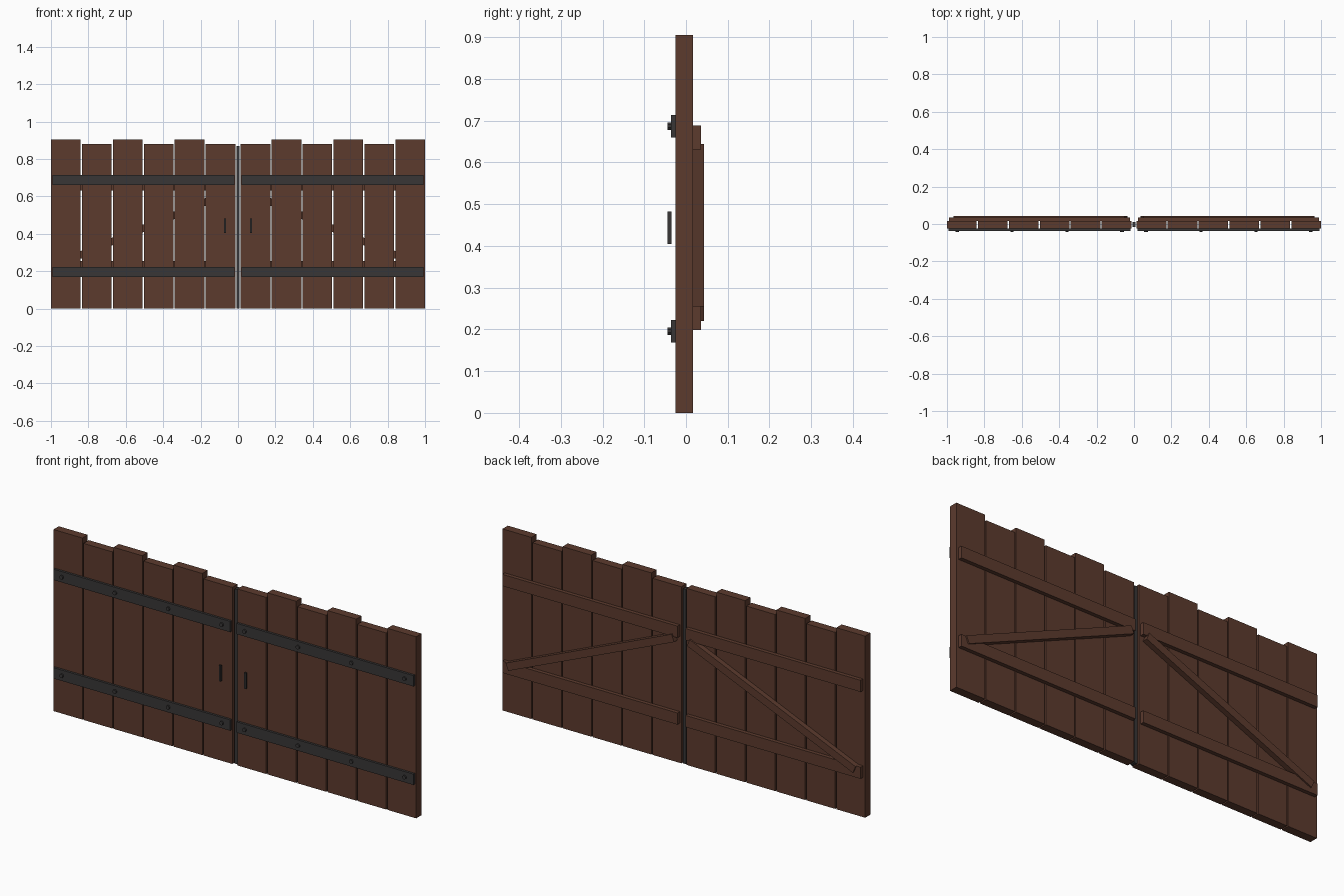
import bpy, bmesh, math
from mathutils import Matrix

if "Cube" in bpy.data.objects:
    bpy.data.objects.remove(bpy.data.objects["Cube"])


def material(name, rgb):
    m = bpy.data.materials.new(name)
    m.diffuse_color = (*rgb, 1)
    m.use_nodes = True
    m.node_tree.nodes["Principled BSDF"].inputs["Base Color"].default_value = m.diffuse_color
    return m


wood = material("brown wood", (0.107, 0.043, 0.027))
iron = material("dark iron", (0.040, 0.037, 0.037))


def finish(name, bm, mat):
    me = bpy.data.meshes.new(name)
    bm.to_mesh(me)
    bm.free()
    me.materials.append(mat)
    ob = bpy.data.objects.new(name, me)
    bpy.context.collection.objects.link(ob)
    return ob


def box(name, x, y, z, mat, tilt=0.0):
    """Box from (min, max) ranges, tilted about y through its centre."""
    c = [(r[0] + r[1]) / 2 for r in (x, y, z)]
    s = [abs(r[1] - r[0]) for r in (x, y, z)]
    bm = bmesh.new()
    bmesh.ops.create_cube(bm, size=1, matrix=Matrix.Translation(c)
                          @ Matrix.Rotation(tilt, 4, 'Y') @ Matrix.Diagonal((*s, 1)))
    return finish(name, bm, mat)


def bolt(name, x, z):
    bm = bmesh.new()
    bmesh.ops.create_cone(bm, cap_ends=True, segments=8, radius1=0.0098, radius2=0.0098,
                          depth=0.010, matrix=Matrix.Translation((x, -0.039, z))
                          @ Matrix.Rotation(math.pi / 2, 4, 'X') @ Matrix.Rotation(math.pi / 8, 4, 'Z'))
    return finish(name, bm, iron)


for side, s in (("left", -1), ("right", 1)):
    # vertical planks of alternating height
    for i in range(6):
        c = s * (0.0935 + 0.1654 * i)
        box(f"{side}_plank_{i}", (c - 0.0795, c + 0.0795), (-0.025, 0.017),
            (0, 0.905 if i % 2 else 0.88), wood)
    # back rails
    for n, z in (("lower", (0.198, 0.256)), ("upper", (0.631, 0.689))):
        box(f"{side}_{n}_rail", (s * 0.022, s * 0.988), (0.017, 0.036), z, wood)
    # diagonal back brace
    box(f"{side}_brace", (s * 0.5 - 0.497, s * 0.5 + 0.497), (0.017, 0.043),
        (0.413, 0.451), wood, tilt=s * math.radians(23))
    # front iron straps with bolts
    for n, z in (("lower", 0.196), ("upper", 0.687)):
        box(f"{side}_{n}_strap", (s * 0.018, s * 0.993), (-0.0365, -0.025),
            (z - 0.027, z + 0.027), iron)
        for k, x in enumerate((0.063, 0.358, 0.652, 0.945)):
            bolt(f"{side}_{n}_bolt_{k}", s * x, z)
    # pull handle
    box(f"{side}_handle", (s * 0.065, s * 0.075), (-0.044, -0.035), (0.404, 0.483), iron)

# strip closing the gap between the two leaves
box("centre_strip", (-0.008, 0.008), (-0.015, 0.012), (0, 0.87), iron)
